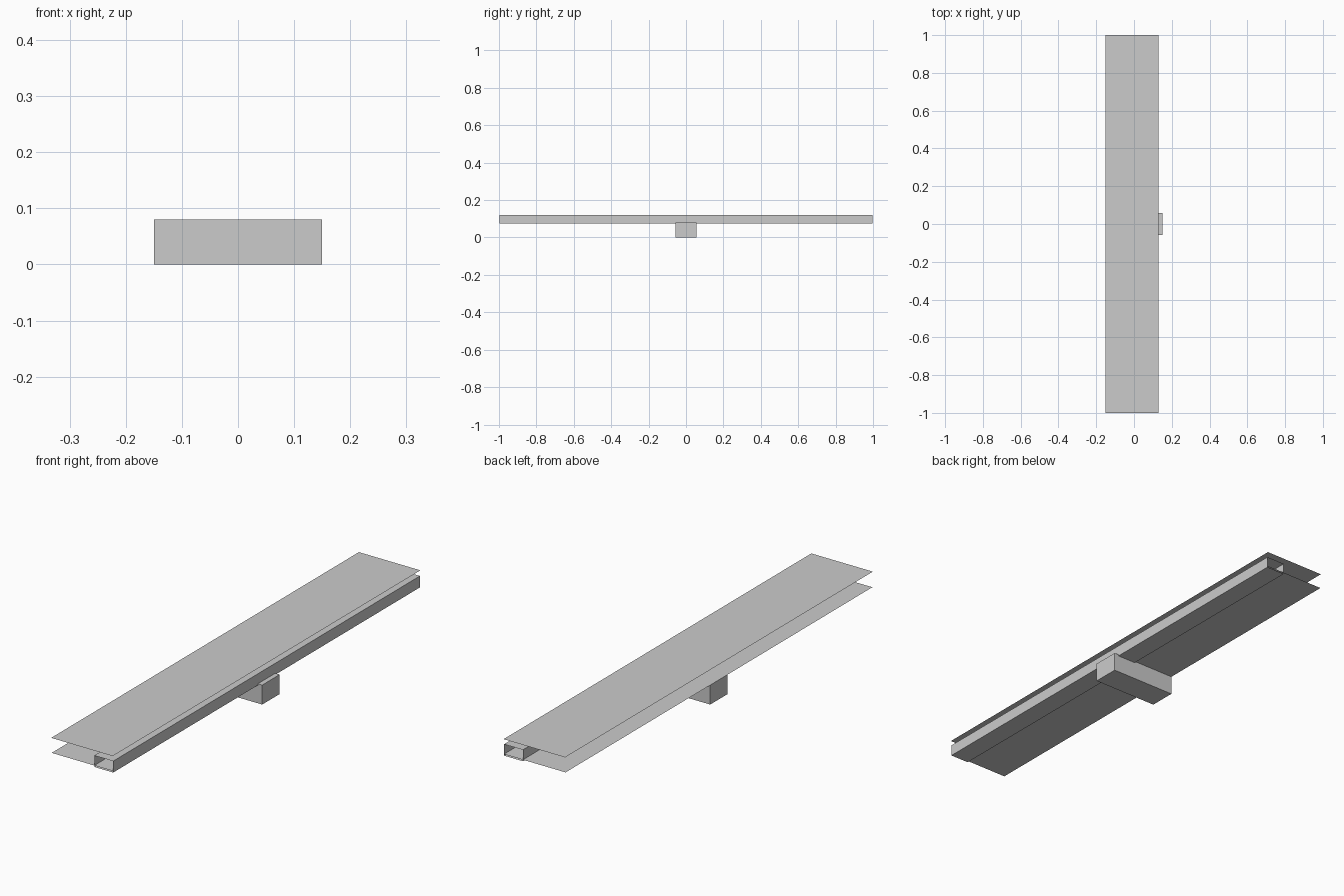
import bpy
import bmesh

# Remove the default cube
cube = bpy.data.objects.get("Cube")
if cube:
    bpy.data.objects.remove(cube, do_unlink=True)

# Single grey material
grey = bpy.data.materials.new("plain_grey")
grey.use_nodes = True
colour = (0.6, 0.6, 0.6, 1.0)
grey.diffuse_color = colour
grey.node_tree.nodes["Principled BSDF"].inputs["Base Color"].default_value = colour

HALF_LENGTH = 0.997
LEFT_EDGE, RIGHT_EDGE = -0.15, 0.13


def finish(name, bm):
    mesh = bpy.data.meshes.new(name)
    bm.to_mesh(mesh)
    bm.free()
    mesh.materials.append(grey)
    obj = bpy.data.objects.new(name, mesh)
    bpy.context.collection.objects.link(obj)
    return obj


def box(name, x, y, z, open_ends=False):
    """Box spanning the given ranges, optionally open at both y ends."""
    bm = bmesh.new()
    bmesh.ops.create_cube(bm, size=1)
    for v in bm.verts:
        v.co = [r[0] if c < 0 else r[1] for c, r in zip(v.co, (x, y, z))]
    bm.normal_update()
    if open_ends:
        ends = [f for f in bm.faces if abs(f.normal.y) > 0.9]
        bmesh.ops.delete(bm, geom=ends, context="FACES_ONLY")
    return finish(name, bm)


def sheet(name, x, y, z):
    """Thin flat horizontal panel without thickness."""
    bm = bmesh.new()
    corners = [(x[0], y[0]), (x[1], y[0]), (x[1], y[1]), (x[0], y[1])]
    bm.faces.new([bm.verts.new((cx, cy, z)) for cx, cy in corners])
    return finish(name, bm)


span = (-HALF_LENGTH, HALF_LENGTH)

# Cross block under the middle
box("support_block", (-0.15, 0.15), (-0.057, 0.057), (0, 0.08))

# Hollow rail along one edge, open at both ends
box("hollow_rail", (0.044, RIGHT_EDGE), span, (0.074, 0.121), open_ends=True)

# Upper and lower panels
sheet("lower_panel", (LEFT_EDGE, RIGHT_EDGE), span, 0.08)
sheet("upper_panel", (LEFT_EDGE, RIGHT_EDGE), (-1, 1), 0.143)
